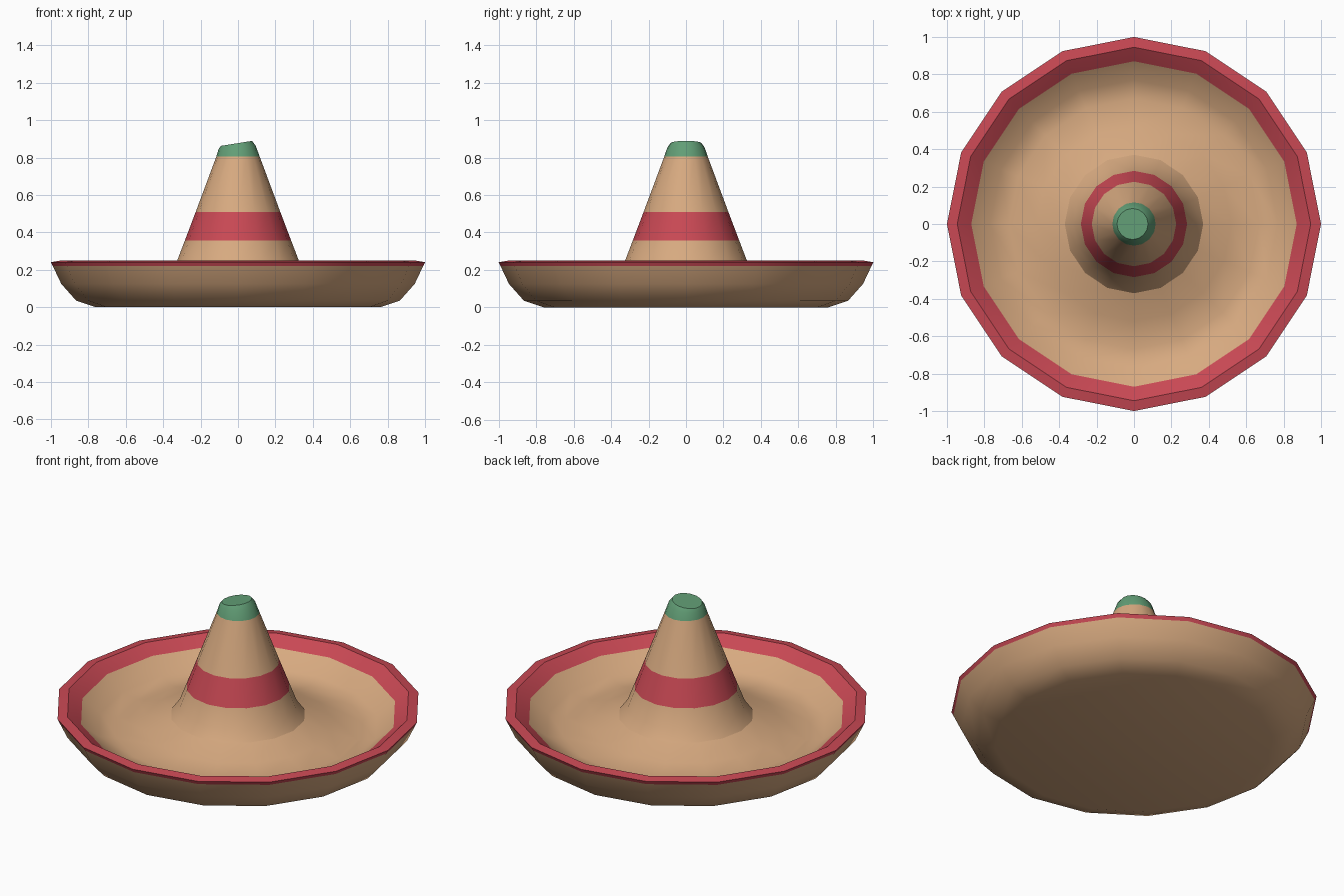
import bpy, bmesh, math

if "Cube" in bpy.data.objects:
    bpy.data.objects.remove(bpy.data.objects["Cube"])

SIDES = 16


def material(name, rgb):
    m = bpy.data.materials.new(name)
    m.diffuse_color = (*rgb, 1)
    m.use_nodes = True
    m.node_tree.nodes["Principled BSDF"].inputs["Base Color"].default_value = m.diffuse_color
    return m


straw = material("straw tan", (0.68, 0.40, 0.216))
red = material("trim red", (0.58, 0.065, 0.088))
green = material("tip green", (0.122, 0.342, 0.181))
MATS = [straw, red, green]


def lathe(name, rings, colours, cap_start, cap_end):
    """Rings are (radius, z, tilt, x shift); colours holds one index per band."""
    bm = bmesh.new()
    loops = []
    for r, z, tilt, dx in rings:
        loop = []
        for i in range(SIDES):
            a = 2 * math.pi * i / SIDES
            x = r * math.cos(a)
            loop.append(bm.verts.new((x + dx, r * math.sin(a), z + tilt * x)))
        loops.append(loop)
    for lo, hi, c in zip(loops, loops[1:], colours):
        for i in range(SIDES):
            j = (i + 1) % SIDES
            bm.faces.new((lo[i], lo[j], hi[j], hi[i])).material_index = c
    if cap_start:
        bm.faces.new(loops[0][::-1]).material_index = colours[0]
    if cap_end:
        bm.faces.new(loops[-1]).material_index = colours[-1]
    mesh = bpy.data.meshes.new(name)
    bm.to_mesh(mesh)
    bm.free()
    for m in MATS:
        mesh.materials.append(m)
    ob = bpy.data.objects.new(name, mesh)
    bpy.context.collection.objects.link(ob)
    bpy.ops.object.select_all(action='DESELECT')
    ob.select_set(True)
    bpy.context.view_layer.objects.active = ob
    bpy.ops.object.shade_smooth_by_angle(angle=math.radians(35))
    return ob


# Brim: underside, upturned edge with red trim, dished upper surface
brim = [(0.76, 0.0), (0.865, 0.035), (0.945, 0.125), (0.99, 0.22), (1.0, 0.241),
        (0.945, 0.25), (0.87, 0.20), (0.77, 0.12), (0.67, 0.10),
        (0.52, 0.135), (0.37, 0.19)]
lathe("brim", [(r, z, 0, 0) for r, z in brim],
      [0, 0, 0, 1, 1, 1, 0, 0, 0, 0], True, False)

# Crown: flared foot, red band, green tip with a slanted flat top
crown = [(0.37, 0.19, 0, 0), (0.325, 0.25, 0, 0), (0.284, 0.357, 0, 0),
         (0.226, 0.51, 0, 0), (0.116, 0.805, 0, 0),
         (0.099, 0.855, 0.10, -0.005), (0.083, 0.876, 0.16, -0.008)]
lathe("crown", crown, [0, 0, 1, 0, 2, 2], False, True)
